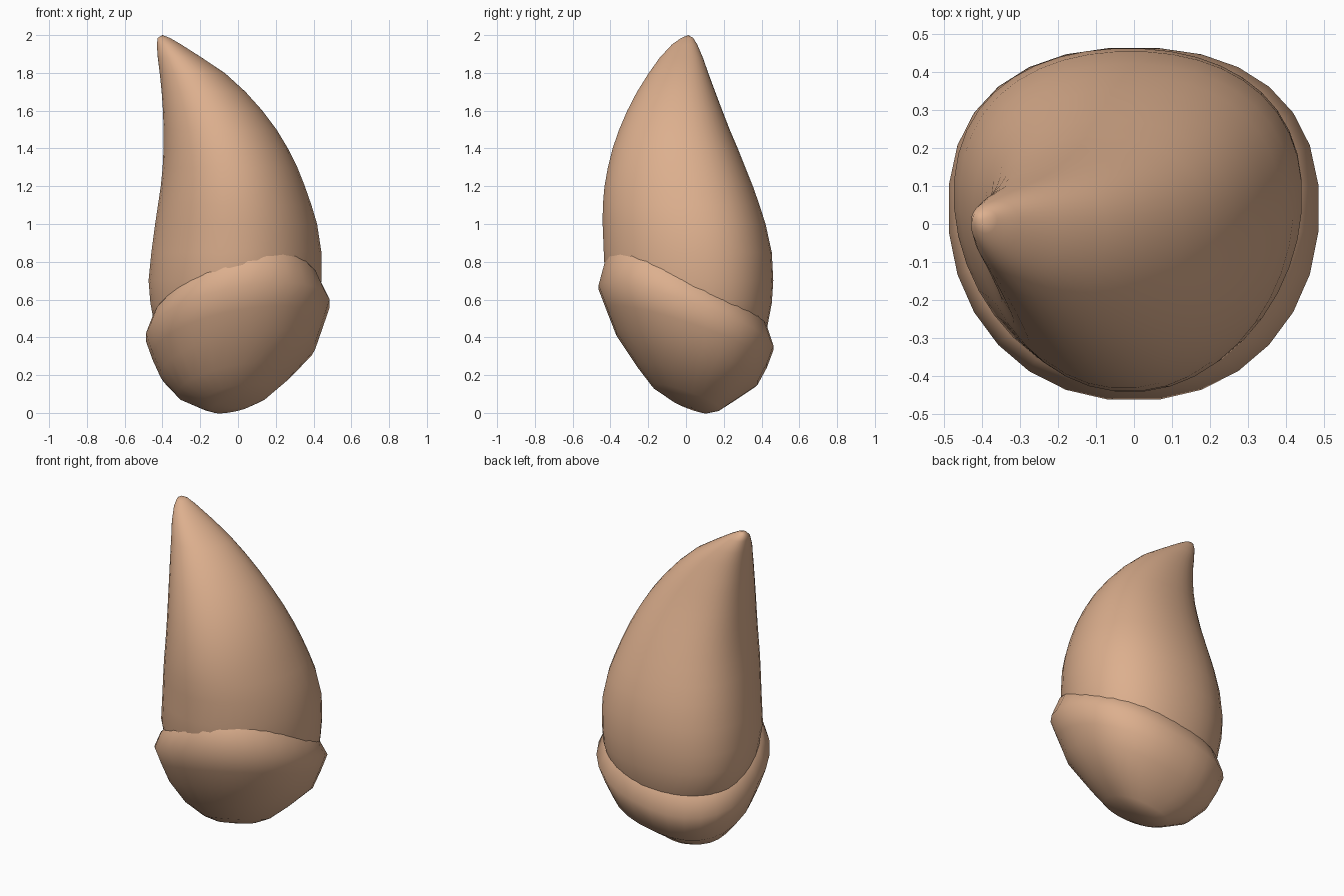
import bpy, bmesh, math

if "Cube" in bpy.data.objects:
    bpy.data.objects.remove(bpy.data.objects["Cube"])

mat = bpy.data.materials.new("tan_shell")
mat.diffuse_color = (0.72, 0.43, 0.27, 1)
mat.use_nodes = True
mat.node_tree.nodes["Principled BSDF"].inputs["Base Color"].default_value = mat.diffuse_color


def power(v, n):
    return math.copysign(abs(v) ** (2 / n), v)


def loft(name, rings, start, end, seg, tilt=(0, 0), bump=(), n=2.0, skew=0.0):
    """Skin oval rings (z, x0, x1, y0, y1) in tilted planes; cap with end points.
    n squares the oval off, skew makes the back fuller and the front flatter."""
    bm = bmesh.new()
    loops = []
    for i, (z, x0, x1, y0, y1) in enumerate(rings):
        loop = []
        for k in range(seg):
            a = 2 * math.pi * (k + 0.5) / seg
            c, s = power(math.cos(a), n), power(math.sin(a), n)
            x = (x0 + x1) / 2 + (x1 - x0) / 2 * c
            y = (y0 + y1) / 2 + (y1 - y0) / 2 * (s + skew * c * c)
            rise = max(0, math.cos(a + 1.1)) ** 2 * (bump[i] if bump else 0)
            loop.append(bm.verts.new((x, y, z + tilt[0] * x + tilt[1] * y + rise)))
        loops.append(loop)
    for a, b in zip(loops, loops[1:]):
        for k in range(seg):
            m = (k + 1) % seg
            bm.faces.new((a[k], a[m], b[m], b[k]))
    for point, loop in ((start, loops[0]), (end, loops[-1])):
        if point:
            tip = bm.verts.new(point)
            for k in range(seg):
                bm.faces.new((loop[k], loop[(k + 1) % seg], tip))
    bmesh.ops.recalc_face_normals(bm, faces=bm.faces)
    me = bpy.data.meshes.new(name)
    bm.to_mesh(me)
    bm.free()
    me.materials.append(mat)
    ob = bpy.data.objects.new(name, me)
    bpy.context.collection.objects.link(ob)
    bpy.ops.object.select_all(action='DESELECT')
    ob.select_set(True)
    bpy.context.view_layer.objects.active = ob
    bpy.ops.object.shade_smooth_by_angle(angle=math.radians(80))
    return ob


# Leaning, pointed nut body, open where it sits in the cup
body = [
    (0.36, -.37, .33, -.29, .39),
    (0.45, -.44, .39, -.35, .43),
    (0.58, -.465, .43, -.395, .455),
    (0.70, -.475, .443, -.43, .463),
    (0.85, -.46, .443, -.437, .455),
    (1.00, -.44, .42, -.443, .422),
    (1.10, -.425, .39, -.442, .39),
    (1.20, -.41, .355, -.433, .355),
    (1.30, -.40, .315, -.415, .315),
    (1.40, -.395, .265, -.39, .275),
    (1.50, -.395, .205, -.355, .232),
    (1.60, -.398, .13, -.312, .193),
    (1.70, -.405, .04, -.26, .155),
    (1.80, -.415, -.07, -.197, .118),
    (1.88, -.425, -.19, -.14, .09),
    (1.95, -.43, -.30, -.075, .06),
    (1.985, -.425, -.36, -.025, .038),
]
loft("nut_body", body, None, (-.40, .012, 2.0), 40, n=2.06, skew=.14)

# Tilted cup with a lip that rises at the front right
cup = [
    (0.052, -.14, .08, -.08, .12),
    (0.085, -.20, .17, -.18, .18),
    (0.165, -.32, .28, -.26, .255),
    (0.29, -.41, .41, -.37, .38),
    (0.40, -.455, .45, -.42, .43),
    (0.505, -.49, .488, -.466, .465),
    (0.60, -.45, .435, -.43, .43),
    (0.64, -.41, .40, -.40, .40),
]
loft("cup", cup, (-.03, .03, .026), None, 28, tilt=(.185, -.346),
     bump=(0, 0, 0, 0, 0, 0, .06, .07), n=2.2, skew=.09)
